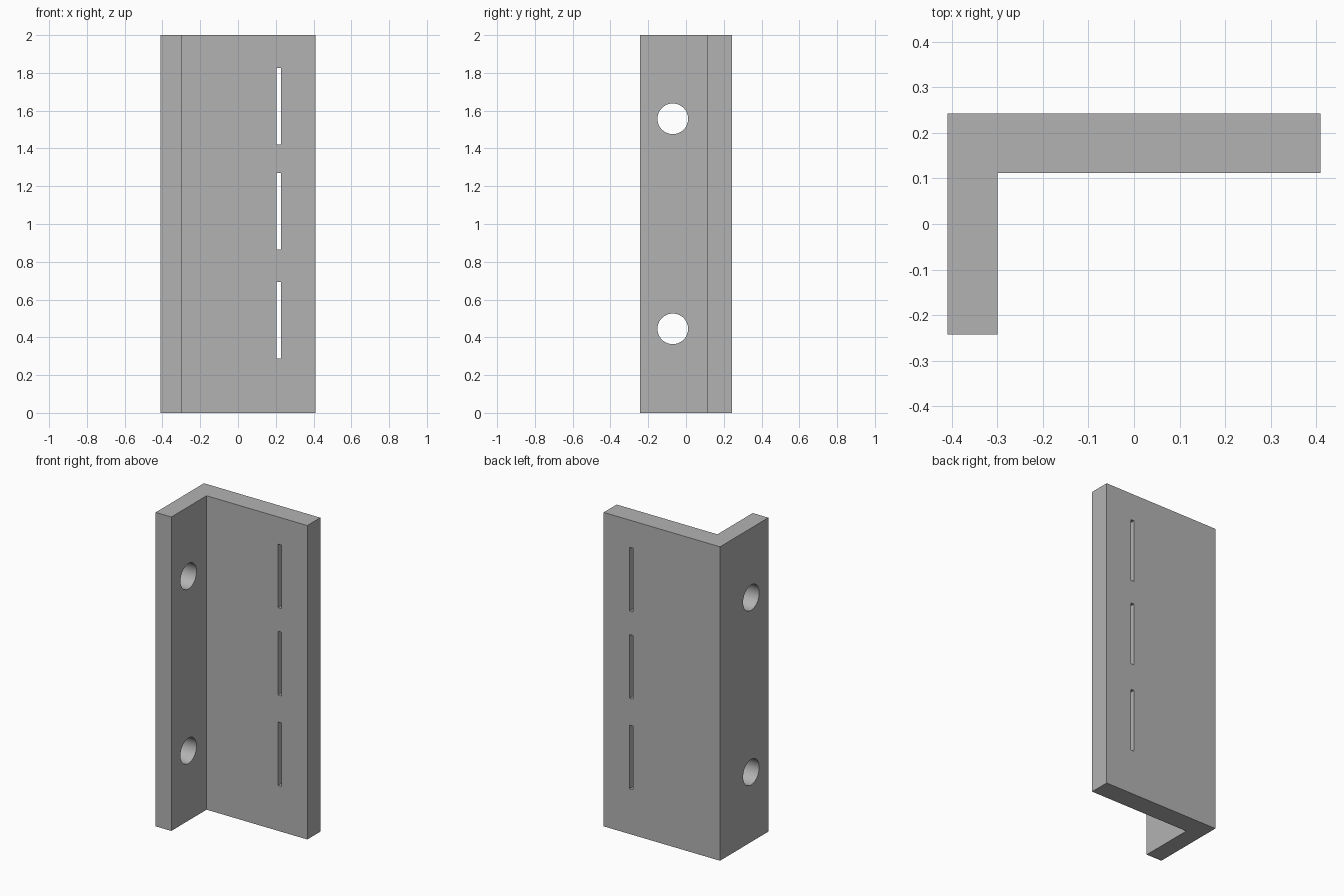
import bpy
import bmesh
import math
from mathutils import Matrix, Vector

default = bpy.data.objects.get("Cube")
if default:
    bpy.data.objects.remove(default, do_unlink=True)

# Single plain grey finish
grey = bpy.data.materials.new("plain_grey")
grey.use_nodes = True
colour = (0.45, 0.45, 0.45, 1)
grey.diffuse_color = colour
grey.node_tree.nodes["Principled BSDF"].inputs["Base Color"].default_value = colour

HEIGHT = 2.0
HALF_X, HALF_Y = 0.41, 0.243
INNER_X, INNER_Y = -0.30, 0.112


def make_object(name, bm):
    bmesh.ops.recalc_face_normals(bm, faces=bm.faces)
    mesh = bpy.data.meshes.new(name)
    bm.to_mesh(mesh)
    bm.free()
    mesh.materials.append(grey)
    obj = bpy.data.objects.new(name, mesh)
    bpy.context.collection.objects.link(obj)
    return obj


# L-shaped profile extruded upward
profile = [(-HALF_X, -HALF_Y), (INNER_X, -HALF_Y), (INNER_X, INNER_Y),
           (HALF_X, INNER_Y), (HALF_X, HALF_Y), (-HALF_X, HALF_Y)]
bm = bmesh.new()
base = bm.faces.new([bm.verts.new((x, y, 0)) for x, y in profile])
top = bmesh.ops.extrude_face_region(bm, geom=[base], use_keep_orig=True)
bmesh.ops.translate(bm, vec=Vector((0, 0, HEIGHT)),
                    verts=[g for g in top["geom"] if isinstance(g, bmesh.types.BMVert)])
bracket = make_object("angle_bracket", bm)

# Cutters: round bolt holes in the short flange, narrow slots in the wide one
bm = bmesh.new()
for z in (0.445, 1.557):
    place = Matrix.Translation((-0.355, -0.07, z)) @ Matrix.Rotation(math.pi / 2, 4, "Y")
    bmesh.ops.create_cone(bm, cap_ends=True, segments=64, radius1=0.081,
                          radius2=0.081, depth=0.3, matrix=place)
for z in (0.491, 1.068, 1.624):
    place = Matrix.Translation((0.216, 0.178, z)) @ Matrix.Diagonal((0.024, 0.3, 0.405, 1))
    bmesh.ops.create_cube(bm, size=1, matrix=place)
cutter = make_object("hole_and_slot_cutter", bm)
cutter.hide_render = True

# Cut the openings, then discard the cutter
cut = bracket.modifiers.new("openings", "BOOLEAN")
cut.operation = "DIFFERENCE"
cut.solver = "EXACT"
cut.object = cutter
bpy.ops.object.select_all(action="DESELECT")
bracket.select_set(True)
bpy.context.view_layer.objects.active = bracket
bpy.ops.object.modifier_apply(modifier=cut.name)
bpy.data.objects.remove(cutter, do_unlink=True)

# Smooth hole walls, crisp edges
bpy.ops.object.shade_smooth_by_angle(angle=math.radians(30))
